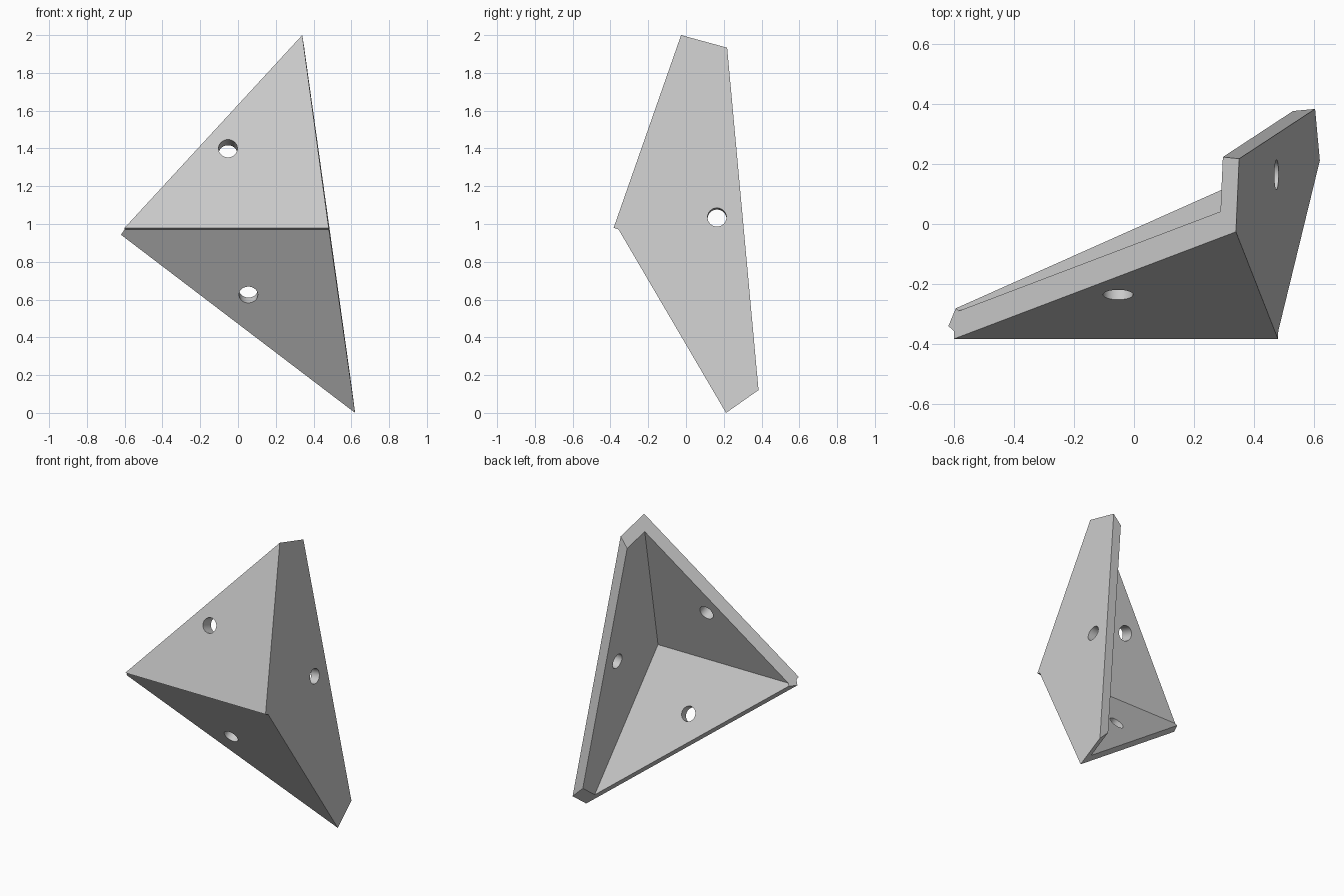
import bpy, bmesh, math
from mathutils import Vector as V

if "Cube" in bpy.data.objects:
    bpy.data.objects.remove(bpy.data.objects["Cube"])

# Key points of the bracket: corner, three tips, and the trimmed side-plate ends
A = V((0.48, -0.383, 0.98))
B = V((-0.60, -0.383, 0.98))
C = V((0.34, -0.026, 2.0))
D = V((0.62, 0.212, 0.0))
C2 = V((0.348, 0.218, 1.93))
D2 = V((0.605, 0.384, 0.12))
LIP = V((0.48, -0.357, 0.971))
B2 = V((-0.623, -0.34, 0.947))
INNER = V((0.48, -0.29, 0.968))
MID = V((0.2, 0, 1))
up_dir = C - A
down_dir = V((0, D.y - LIP.y, D.z - LIP.z))


def normal(p, q, r):
    """Unit normal of three points, pointing away from the middle."""
    n = (q - p).cross(r - p).normalized()
    return n if n.dot(MID - p) < 0 else -n


side_n = normal(A, C, D)


def wedge(name, corners, cuts):
    """Prism along x with a (y, z) profile, trimmed by (point, normal) planes."""
    bm = bmesh.new()
    face = bm.faces.new([bm.verts.new((-2, p.y, p.z)) for p in corners])
    ext = bmesh.ops.extrude_face_region(bm, geom=[face])["geom"]
    bmesh.ops.translate(bm, vec=(4, 0, 0),
                        verts=[g for g in ext if isinstance(g, bmesh.types.BMVert)])
    for co, no in cuts:
        bmesh.ops.bisect_plane(bm, geom=bm.verts[:] + bm.edges[:] + bm.faces[:],
                               plane_co=co, plane_no=no, clear_outer=True)
        bmesh.ops.holes_fill(bm, edges=[e for e in bm.edges if e.is_boundary], sides=0)
    bmesh.ops.recalc_face_normals(bm, faces=bm.faces[:])
    mesh = bpy.data.meshes.new(name)
    bm.to_mesh(mesh)
    bm.free()
    obj = bpy.data.objects.new(name, mesh)
    bpy.context.collection.objects.link(obj)
    return obj


def drill(centre, axis):
    """Round cutter along an axis."""
    bpy.ops.mesh.primitive_cylinder_add(
        vertices=40, radius=0.05, depth=0.4, location=centre,
        rotation=V(axis).to_track_quat('Z', 'Y').to_euler())
    bpy.context.object.name = "hole_cutter"
    return bpy.context.object


def subtract(obj, cutter):
    cutter.hide_render = True
    mod = obj.modifiers.new("cut", 'BOOLEAN')
    mod.operation, mod.solver, mod.object = 'DIFFERENCE', 'EXACT', cutter
    bpy.context.view_layer.objects.active = obj
    bpy.ops.object.modifier_apply(modifier=mod.name)
    bpy.data.objects.remove(cutter)


# Solid outer corner with its three trimmed rims
top, bottom = A + up_dir * 1.6, LIP + down_dir * 1.6
bracket = wedge("corner_bracket",
                [top, A, LIP, bottom, V((0, 1.5, bottom.z)), V((0, 1.5, top.z))],
                [(A, side_n),
                 (B, normal(B, C, C2)),
                 (D, normal(D, D2, B2)),
                 (C2, normal(C2, D2, C2 + side_n))])

# Hollow behind the three plates
top, bottom = INNER + up_dir * 2, INNER + down_dir * 2
hollow = wedge("hollow_cutter",
               [top, INNER, bottom, V((0, 2, bottom.z)), V((0, 2, top.z))],
               [(A - side_n * 0.063, side_n)])
subtract(bracket, hollow)

# One screw hole through each plate
upper_n = V((0, up_dir.z, -up_dir.y))
lower_n = V((0, -down_dir.z, down_dir.y))
for centre, axis in (((-0.053, -0.236, 1.40), upper_n),
                     ((0.055, -0.155, 0.625), lower_n),
                     ((0.472, 0.164, 1.035), side_n)):
    subtract(bracket, drill(centre, axis))

# Plain grey finish
grey = bpy.data.materials.new("plain_grey")
grey.use_nodes = True
colour = (0.6, 0.6, 0.6, 1)
grey.diffuse_color = colour
grey.node_tree.nodes["Principled BSDF"].inputs["Base Color"].default_value = colour
bracket.data.materials.clear()
bracket.data.materials.append(grey)
for poly in bracket.data.polygons:
    poly.material_index = 0

bpy.ops.object.select_all(action='DESELECT')
bracket.select_set(True)
bpy.context.view_layer.objects.active = bracket
bpy.ops.object.shade_smooth_by_angle(angle=math.radians(25))
